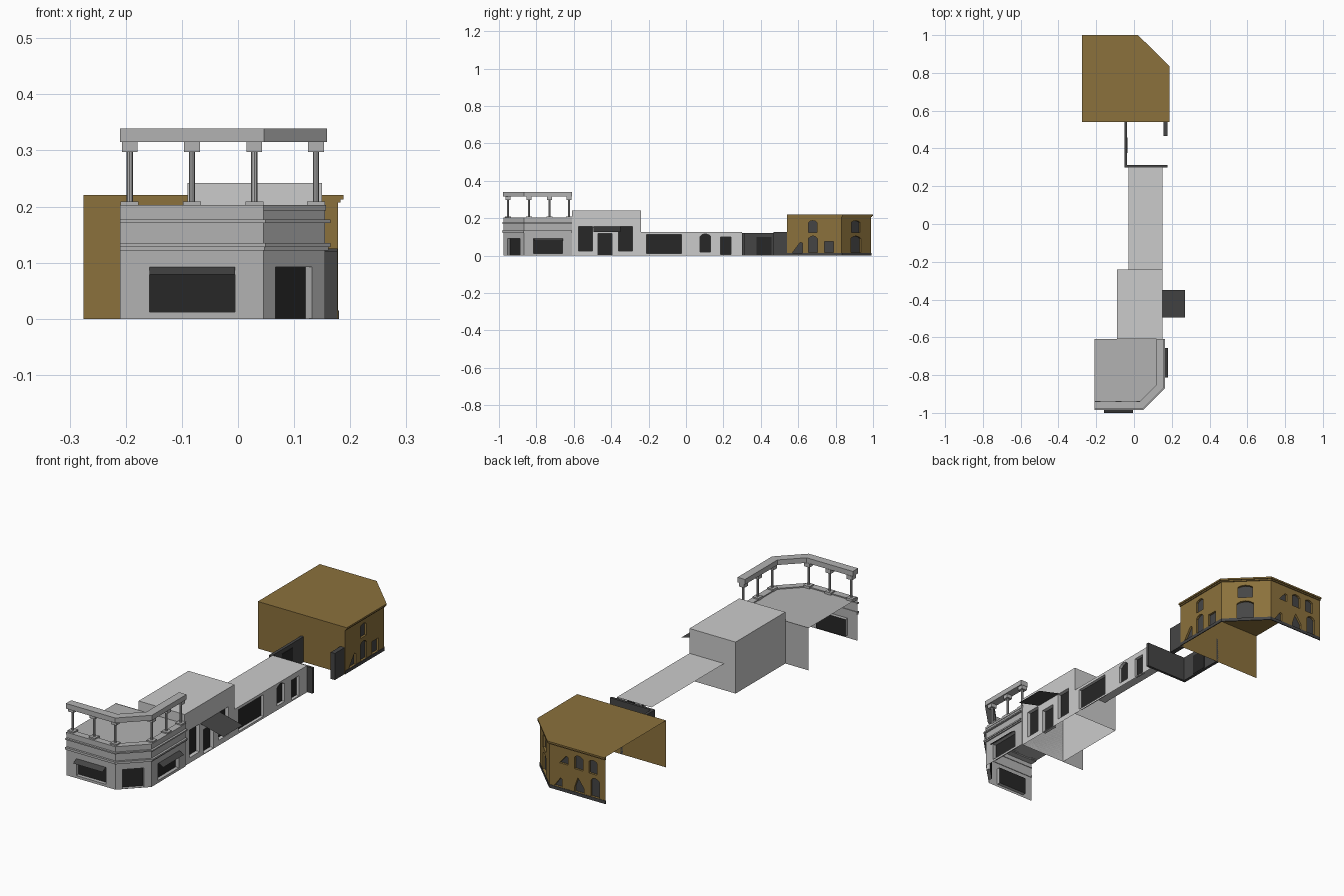
import bpy, bmesh, math
from mathutils import Vector

if "Cube" in bpy.data.objects:
    bpy.data.objects.remove(bpy.data.objects["Cube"])


def material(name, rgb):
    m = bpy.data.materials.new(name)
    m.diffuse_color = (*rgb, 1)
    m.use_nodes = True
    m.node_tree.nodes["Principled BSDF"].inputs["Base Color"].default_value = m.diffuse_color
    return m


GOLD = material("ochre", (0.26, 0.165, 0.045))
STONE = material("mid_grey", (0.45, 0.45, 0.45))
DARK = material("dark_grey", (0.06, 0.06, 0.06))
GLASS = material("black_glass", (0.02, 0.02, 0.02))
PALE = None

# Opening head shapes: (fraction of width, fraction of height)
HEADS = {
    "rect": [(0, 1), (1, 1)],
    "arch": [(0, .85), (.2, .95), (.5, 1), (.8, .95), (1, .85)],
    "slant": [(0, 0.02), (.8, 1), (1, .9)],
    "peak": [(0, .3), (.35, 1), (1, .35)],
}


def make(name, faces, mat):
    bm = bmesh.new()
    for f in faces:
        bm.faces.new([bm.verts.new(v) for v in f])
    bmesh.ops.remove_doubles(bm, verts=bm.verts, dist=1e-5)
    me = bpy.data.meshes.new(name)
    bm.to_mesh(me)
    bm.free()
    ob = bpy.data.objects.new(name, me)
    bpy.context.collection.objects.link(ob)
    if mat:
        me.materials.append(mat)
    return ob


def wall(name, p, q, h, openings, mat, depth=.014, pane=GLASS):
    """Wall from p to q, outside on the right, with recessed openings (u0, u1, z0, z1, head)."""
    p, q = Vector(p), Vector(q)
    d = (q - p).normalized()
    n = Vector((d.y, -d.x))

    def at(u, z, inset=0):
        v = p + d * u - n * inset
        return (v.x, v.y, z)

    us = sorted({0, (q - p).length, *[u for o in openings for u in o[:2]]})
    zs = sorted({0, h, *[z for o in openings for z in o[2:4]]})
    faces, panes = [], []
    for a, b in zip(us, us[1:]):
        for c, e in zip(zs, zs[1:]):
            mu, mz = (a + b) / 2, (c + e) / 2
            if not any(o[0] < mu < o[1] and o[2] < mz < o[3] for o in openings):
                faces.append([at(a, c), at(b, c), at(b, e), at(a, e)])
    for u0, u1, z0, z1, head in openings:
        top = [(u0 + (u1 - u0) * f, z0 + (z1 - z0) * g) for f, g in HEADS[head]]
        ring = [(u1, z0), *reversed(top), (u0, z0)]
        for (a, c), (b, e) in zip(ring, ring[1:] + ring[:1]):
            faces.append([at(a, c), at(b, e), at(b, e, depth), at(a, c, depth)])
        # wall above a shaped head
        for (a, c), (b, e) in zip(top, top[1:]):
            if min(c, e) < z1 - 1e-6:
                f = [at(a, c), at(b, e)]
                f += [at(b, z1)] if e < z1 - 1e-6 else []
                f += [at(a, z1)] if c < z1 - 1e-6 else []
                faces.append(f)
        panes.append([at(u, z, depth) for u, z in reversed(ring)][::-1])
    make(name, faces, mat)
    if panes:
        make(name + "_panes", panes, pane)


def offset(path, dist):
    """Mitred offset of an open path to its right."""
    pts = [Vector(v) for v in path]
    ns = []
    for a, b in zip(pts, pts[1:]):
        t = (b - a).normalized()
        ns.append(Vector((t.y, -t.x)))
    out = []
    for i, v in enumerate(pts):
        a, b = ns[max(i - 1, 0)], ns[min(i, len(ns) - 1)]
        out.append(v + (a + b) * (dist / (1 + a.dot(b))))
    return out


def band(name, path, inner, outer, z0, z1, mat):
    """Rectangular moulding swept along a path."""
    a, b = offset(path, inner), offset(path, outer)
    loops = [[(*x, z0), (*y, z0), (*y, z1), (*x, z1)] for x, y in zip(a, b)]
    faces = [loops[0], loops[-1][::-1]]
    for s, t in zip(loops, loops[1:]):
        for i in range(4):
            j = (i + 1) % 4
            faces.append([s[i], t[i], t[j], s[j]])
    return make(name, faces, mat)


def box(name, x0, x1, y0, y1, z0, z1, mat):
    return band(name, [(x0, y0), (x1, y0)], 0, y0 - y1, z0, z1, mat)


def flat(name, pts, z, mat):
    return make(name, [[(x, y, z) for x, y in pts]], mat)


# Corner shop walls (open on the left side)
A = [(-.21, -.975), (.045, -.975), (.155, -.865), (.155, -.61)]
shop_open = [
    [(.052, .205, .012, .092, "rect")],
    [(.031, .123, .001, .092, "rect")],
    [(.05, .205, .012, .092, "rect")],
]
for side, p, q, o in zip(("front", "corner", "right"), A, A[1:], shop_open):
    wall("shop_wall_" + side, p, q, .195, o, STONE, .017)
wall("shop_wall_back", (.155, -.61), (-.21, -.61), .2, [], STONE)
flat("shop_roof", A + [(-.21, -.61)], .198, STONE)

# Shop mouldings and parapet kerb
for i, (w, z0, z1) in enumerate([(.006, .122, .128), (.01, .128, .135),
                                 (.01, .171, .177), (.002, .193, .203)]):
    band(f"shop_moulding_{i}", A, -.003 if i < 3 else -.03, w, z0, z1, STONE)

# Shop awnings: sloping sheets with a closing edge at each end
make("front_awning", [
    [(-.158, -.975, .092), (-.158, -1, .079), (-.005, -1, .079), (-.005, -.975, .092)],
], DARK)
make("side_awning", [
    [(.155, -.812, .092), (.18, -.812, .079), (.18, -.657, .079), (.155, -.657, .092)],
], DARK)

# Rooftop pergola: plinths, posts, capitals and beam
posts = [(-.193, -.952), (-.082, -.952), (.029, -.952),
         (.139, -.84), (.139, -.73), (.139, -.625)]
for i, (x, y) in enumerate(posts):
    for part, r, z0, z1 in (("plinth", .016, .195, .209), ("capital", .014, .297, .316)):
        box(f"pergola_{part}_{i}", x - r, x + r, y - r, y + r, z0, z1, STONE)
    bpy.ops.mesh.primitive_cylinder_add(vertices=8, radius=.0055, depth=.09,
                                        location=(x, y, .253))
    post = bpy.context.object
    post.name = f"pergola_post_{i}"
    post.data.materials.append(STONE)
band("pergola_beam", A, -.035, .004, .315, .339, STONE)

# Tall middle block
B = [(.15, -.61), (.15, -.24), (-.09, -.24), (-.09, -.61)]
wall("hall_wall_right", B[0], B[1], .242,
     [(.035, .11, .025, .155, "rect"), (.14, .215, .004, .118, "rect"),
      (.25, .325, .025, .155, "rect")], PALE, .018)
for side, p, q in zip(("back", "left", "front"), B[1:], B[2:] + B[:1]):
    wall("hall_wall_" + side, p, q, .242, [], PALE)
flat("hall_roof", B, .242, PALE)
make("hall_canopy", [[(.15, -.495, .155), (.27, -.495, .125),
                      (.27, -.35, .125), (.15, -.35, .155)]], DARK)

# Low row: street wall and roof only
wall("row_wall", (.15, -.24), (.15, .3), .125,
     [(.03, .215, .01, .112, "rect"), (.315, .372, .02, .117, "arch"),
      (.425, .48, .006, .1, "rect")], PALE, .014)
flat("row_roof", [(-.03, -.24), (.15, -.24), (.15, .3), (-.03, .3)], .125, PALE)

# Dark yard walls and gate post
box("yard_wall_side", -.04, .177, .3, .312, 0, .12, DARK)
box("yard_wall_back", -.05, -.036, .3, .54, 0, .12, DARK)
box("yard_gate_panel", -.036, -.034, .377, .457, .004, .1, GLASS)
box("yard_gate_post", .155, .177, .467, .54, 0, .125, DARK)

# Ochre house (open on the left side)
G = [(.178, .54), (.178, .832), (.017, .99), (-.275, .99)]
house_open = [
    [(.115, .16, .123, .187, "arch"), (.03, .082, .015, .072, "slant"),
     (.115, .162, .016, .105, "arch"), (.2, .248, .016, .076, "rect")],
    [(.075, .142, .123, .187, "arch"), (.07, .147, .016, .105, "arch")],
    [(.052, .095, .13, .17, "slant"), (.13, .173, .123, .187, "arch"),
     (.205, .248, .123, .187, "arch"), (.025, .065, .016, .06, "slant"),
     (.13, .18, .016, .085, "peak"), (.215, .26, .016, .105, "arch")],
]
for side, p, q, o in zip(("right", "corner", "back"), G, G[1:], house_open):
    wall("house_wall_" + side, p, q, .221, o, GOLD, .01, DARK)
wall("house_wall_front", (-.275, .54), G[0], .221, [], GOLD)
flat("house_roof", G + [(-.275, .54)], .221, GOLD)
band("house_cornice_lower", G, -.002, .005, .207, .213, GOLD)
band("house_cornice_upper", G, -.002, .01, .213, .221, GOLD)
band("house_base", G, -.002, .002, 0, .015, DARK)
